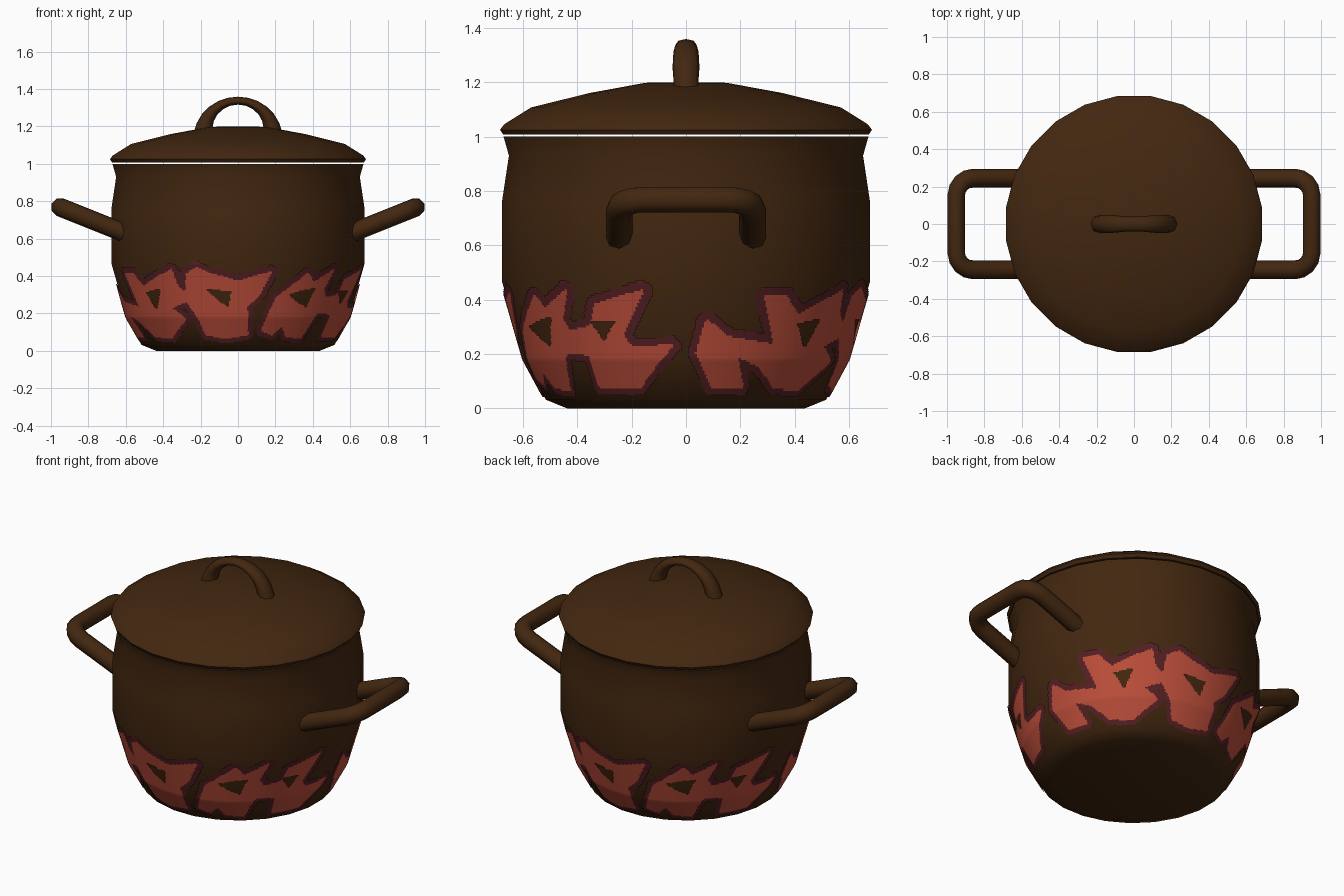
import bpy, bmesh
from math import cos, sin, pi, radians, hypot
from mathutils import Vector, Matrix

cube = bpy.data.objects.get("Cube")
if cube:
    bpy.data.objects.remove(cube, do_unlink=True)


def make_material(name, rgb):
    mat = bpy.data.materials.new(name)
    mat.use_nodes = True
    color = (*rgb, 1)
    mat.diffuse_color = color
    mat.node_tree.nodes["Principled BSDF"].inputs["Base Color"].default_value = color
    return mat


brown = make_material("dark_brown", (0.055, 0.02, 0.005))
red = make_material("flame_red", (0.5, 0.075, 0.042))
maroon = make_material("flame_outline_maroon", (0.09, 0.014, 0.017))


def add_object(name, mesh, materials, angle=50):
    obj = bpy.data.objects.new(name, mesh)
    bpy.context.collection.objects.link(obj)
    for mat in materials:
        mesh.materials.append(mat)
    bpy.ops.object.select_all(action="DESELECT")
    obj.select_set(True)
    bpy.context.view_layer.objects.active = obj
    bpy.ops.object.shade_smooth_by_angle(angle=radians(angle))
    return obj


def mesh_from(bm, name):
    mesh = bpy.data.meshes.new(name)
    bm.to_mesh(mesh)
    bm.free()
    return mesh


def lathe(name, profile, sides=24):
    bm = bmesh.new()
    turn = Matrix.Rotation(pi / sides, 3, "Z")
    verts = [bm.verts.new(turn @ Vector((r, 0, z))) for r, z in profile]
    edges = [bm.edges.new(pair) for pair in zip(verts, verts[1:])]
    bmesh.ops.spin(bm, geom=verts + edges, cent=(0, 0, 0), axis=(0, 0, 1),
                   angle=2 * pi, steps=sides, use_duplicate=False)
    bmesh.ops.remove_doubles(bm, verts=bm.verts, dist=0.0005)
    bmesh.ops.recalc_face_normals(bm, faces=bm.faces)
    add_object(name, mesh_from(bm, name), [brown])


def tube(name, points, radii):
    curve = bpy.data.curves.new(name + "_path", "CURVE")
    curve.dimensions = "3D"
    curve.bevel_depth = 1
    curve.bevel_resolution = 2
    curve.use_fill_caps = True
    spline = curve.splines.new("POLY")
    spline.points.add(len(points) - 1)
    for p, co, r in zip(spline.points, points, radii):
        p.co = (*co, 1)
        p.radius = r
    helper = bpy.data.objects.new(name + "_path", curve)
    bpy.context.collection.objects.link(helper)
    graph = bpy.context.evaluated_depsgraph_get()
    mesh = bpy.data.meshes.new_from_object(helper.evaluated_get(graph))
    bpy.data.objects.remove(helper, do_unlink=True)
    return add_object(name, mesh, [brown], 60)


# Pot body, with an inner wall under the lid
outer = [(0, 0), (0.44, 0), (0.52, 0.032), (0.6, 0.18), (0.682, 0.465),
         (0.682, 0.765), (0.657, 0.93), (0.677, 1)]
inner = [(0.65, 1), (0.64, 0.5), (0.5, 0.08), (0, 0.06)]
lathe("pot_body", outer + inner)

# Domed lid with a rolled rim
lathe("lid", [(0, 1.2), (0.15, 1.198), (0.36, 1.16), (0.575, 1.107), (0.675, 1.045),
              (0.69, 1.025), (0.678, 1.007), (0, 1.007)])

# Lid handle: a tapering arch that is flattened toward its top
turns = [pi * i / 12 for i in range(13)]
lid_handle = tube("lid_handle",
                  [(0.185 * cos(t), 0, 1.16 + 0.178 * sin(t)) for t in turns],
                  [0.052 - 0.031 * sin(t) for t in turns])
for v in lid_handle.data.vertices:
    v.co.y *= 1 + 0.85 * min(1, max(0, (v.co.z - 1.2) / 0.12))

# Side handles: upward-tilted brackets with rounded corners
bend = [pi * i / 8 for i in range(5)]
bracket = [(0.58, 0.245)] + [(0.86 + 0.09 * sin(t), 0.155 + 0.09 * cos(t)) for t in bend]
bracket += [(x, -y) for x, y in reversed(bracket)]
for name, side in (("left_handle", 1), ("right_handle", -1)):
    path = [(side * x, y, 0.768 + 0.4 * (x - 0.95)) for x, y in bracket]
    tube(name, path, [0.05] * len(path))

# Flame outlines as (angle in degrees, height in hundredths), repeating every half turn
front_flame = [(-114, 41), (-109, 44), (-103, 41), (-90, 37), (-75, 42), (-80, 30),
               (-86, 24), (-85, 9), (-97, 7), (-108, 9), (-110, 17), (-116, 27)]
corner_flame = [(-77, 11), (-71, 28), (-56, 41), (-52, 36), (-41, 43), (-45, 33),
                (-40, 23), (-47, 20), (-52, 7), (-62, 8), (-66, 14), (-71, 9)]
side_flame = [(-46, 27), (-33, 30), (-30, 38), (-14, 43), (-22, 27), (-19, 22),
              (-5, 23), (-18, 8), (-35, 8), (-35, 20), (-46, 21)]
rear_flame = [(4, 20), (7, 32), (14, 26), (32, 23), (26, 41), (33, 41), (39, 34),
              (58, 43), (60, 34), (67, 28), (54, 23), (62, 17), (49, 7), (36, 8),
              (27, 16), (17, 20), (22, 8), (10, 8)]
flames = [front_flame, corner_flame, side_flame, rear_flame]
holes = [[(-106, 33), (-93, 32), (-95, 23)], [(-65, 30), (-50, 34), (-54, 23)],
         [(-33, 32), (-24, 32), (-29, 25)], [(40, 31), (50, 33), (45, 22)]]


def sides_of(shape):
    return zip(shape, shape[1:] + shape[:1])


def inside(shape, a, z):
    hit = False
    for (a1, z1), (a2, z2) in sides_of(shape):
        if (z1 > z) != (z2 > z) and a < a1 + (z - z1) * (a2 - a1) / (z2 - z1):
            hit = not hit
    return hit


def near(shape, a, z, width):
    for (a1, z1), (a2, z2) in sides_of(shape):
        da, dz = a2 - a1, z2 - z1
        t = max(0, min(1, ((a - a1) * da + (z - z1) * dz) / (da * da + dz * dz)))
        if hypot(a - a1 - t * da, z - z1 - t * dz) < width:
            return True
    return False


def paint(a, z):
    """Slot 0 is red, slot 1 the outline, None leaves the pot bare."""
    spots = [(a, z), (a - 180, z)]
    if any(inside(h, *s) for h in holes for s in spots):
        return None
    if any(inside(f, *s) or near(f, *s, 0.7) for f in flames for s in spots):
        return 0
    if any(near(f, *s, 3 + 0.02 * z) for f in flames for s in spots):
        return 1
    return None


def wall_radius(z):
    for (r1, z1), (r2, z2) in zip(outer[1:], outer[2:]):
        if z1 <= z <= z2:
            return r1 + (r2 - r1) * (z - z1) / (z2 - z1)


# Flame decoration: a thin skin over the lower wall
step = 0.75
columns, rows = int(180 / step), 62
bm = bmesh.new()
grid = {}


def corner(i, j):
    i %= 2 * columns
    if (i, j) not in grid:
        a, z = radians(i * step), 0.035 + j * step / 100
        r = wall_radius(z) + 0.003
        grid[i, j] = bm.verts.new((r * cos(a), r * sin(a), z))
    return grid[i, j]


for i in range(columns):
    for j in range(rows):
        slot = paint((i + 0.5) * step, 3.5 + (j + 0.5) * step)
        if slot is None:
            continue
        for k in (i, i + columns):
            face = bm.faces.new((corner(k, j), corner(k + 1, j),
                                 corner(k + 1, j + 1), corner(k, j + 1)))
            face.material_index = slot
add_object("flame_decoration", mesh_from(bm, "flame_decoration"), [red, maroon])
